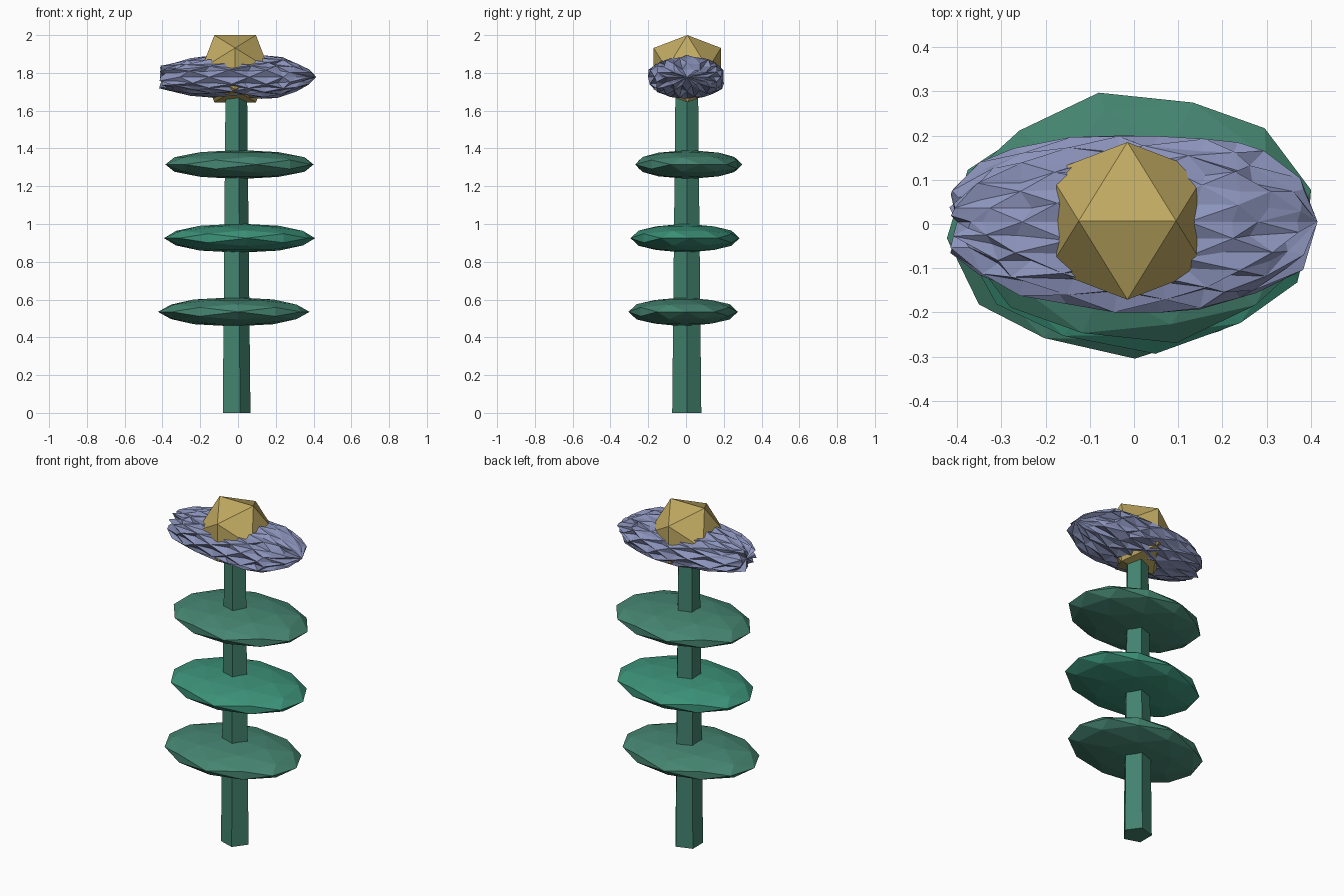
import bpy, bmesh, random
from math import sin, cos, pi, sqrt
from mathutils import Vector, Matrix

if "Cube" in bpy.data.objects:
    bpy.data.objects.remove(bpy.data.objects["Cube"])

random.seed(4)
CX, CY = -0.015, 0.005


def material(name, rgb):
    m = bpy.data.materials.new(name)
    m.diffuse_color = (*rgb, 1)
    m.use_nodes = True
    m.node_tree.nodes["Principled BSDF"].inputs["Base Color"].default_value = m.diffuse_color
    return m


def finish(bm, name, mat):
    bmesh.ops.recalc_face_normals(bm, faces=bm.faces)
    me = bpy.data.meshes.new(name)
    bm.to_mesh(me)
    bm.free()
    me.materials.append(mat)
    ob = bpy.data.objects.new(name, me)
    bpy.context.collection.objects.link(ob)


def ico(levels=0):
    """Unit icosahedron lying with one edge on top, optionally subdivided."""
    bm = bmesh.new()
    phi = (1 + sqrt(5)) / 2
    for s in (-1, 1):
        for t in (-phi, phi):
            for co in ((s, 0, t), (0, t, s), (t, s, 0)):
                bm.verts.new(Vector(co).normalized())
    bmesh.ops.convex_hull(bm, input=bm.verts)
    for _ in range(levels):
        bmesh.ops.subdivide_edges(bm, edges=bm.edges[:], cuts=1, use_grid_fill=True)
        for v in bm.verts:
            v.co.normalize()
    return bm


stem_mat = material("stem_green", (0.055, 0.225, 0.155))
leaf_mat = material("leaf_green", (0.06, 0.235, 0.165))
bright_mat = material("bright_leaf_green", (0.045, 0.29, 0.19))
gold = material("gold", (0.53, 0.40, 0.12))
blue = material("petal_blue", (0.26, 0.295, 0.50))

# Tapered five-sided stem
bm = bmesh.new()
bmesh.ops.create_cone(bm, cap_ends=True, segments=5, radius1=0.081, radius2=0.063, depth=1.72)
bmesh.ops.transform(bm, verts=bm.verts, matrix=Matrix.Translation((CX, CY - 0.001, 0.86))
                    @ Matrix.Rotation(-pi / 2, 4, 'Z'))
finish(bm, "stem", stem_mat)

# Three flattened leaf discs
for i, (x, y, z, turn, mat) in enumerate([(-0.022, -0.015, 0.535, 0.06, leaf_mat),
                                          (0.008, -0.005, 0.925, 0.1, bright_mat),
                                          (0.008, 0.014, 1.315, 0.22, leaf_mat)]):
    bm = ico(1)
    m = (Matrix.Translation((x, y, z)) @ Matrix.Diagonal((0.402, 0.29, 0.077, 1))
         @ Matrix.Rotation(turn, 4, 'Z'))
    bmesh.ops.transform(bm, verts=bm.verts, matrix=m)
    finish(bm, f"leaf_disc_{i + 1}", mat)

# Ragged petal mass: jagged rings running along x
profile = [(-0.39, 0.075, 0.065), (-0.33, 0.14, 0.08), (-0.25, 0.17, 0.1),
           (-0.15, 0.19, 0.112), (-0.05, 0.208, 0.115), (0.05, 0.205, 0.115),
           (0.14, 0.203, 0.115), (0.22, 0.18, 0.112), (0.29, 0.165, 0.08),
           (0.36, 0.115, 0.045)]
N = 28
bm = bmesh.new()
rings = []
for k, (x, ry, rz) in enumerate(profile):
    ring = []
    for j in range(N):
        a = 2 * pi * j / N
        r = (1.0 if (j + k) % 2 else 0.87) * random.uniform(0.93, 1.01)
        sz = abs(sin(a)) ** 0.75 * (1 if sin(a) >= 0 else -1)
        ring.append(bm.verts.new((x + random.uniform(-0.03, 0.025), CY + ry * r * cos(a),
                                  1.778 + rz * r * sz)))
    rings.append(ring)
for k, (lo, hi) in enumerate(zip(rings, rings[1:])):
    for j in range(N):
        n = (j + 1) % N
        a, b, c, d = lo[j], lo[n], hi[n], hi[j]
        tris = ((a, b, c), (a, c, d)) if (j + k) % 2 else ((a, b, d), (b, c, d))
        for t in tris:
            bm.faces.new(t)
for ring, x in ((rings[0], -0.4), (rings[-1], 0.415)):
    tip = bm.verts.new((x, CY, 1.778))
    for j in range(N):
        bm.faces.new((ring[j], ring[(j + 1) % N], tip))
finish(bm, "petal_mass", blue)

# Gold flower centre
bm = ico()
r = 0.178 / 0.85065
bmesh.ops.transform(bm, verts=bm.verts,
                    matrix=Matrix.Translation((CX, CY + 0.002, 1.822)) @ Matrix.Scale(r, 4))
finish(bm, "flower_centre", gold)
